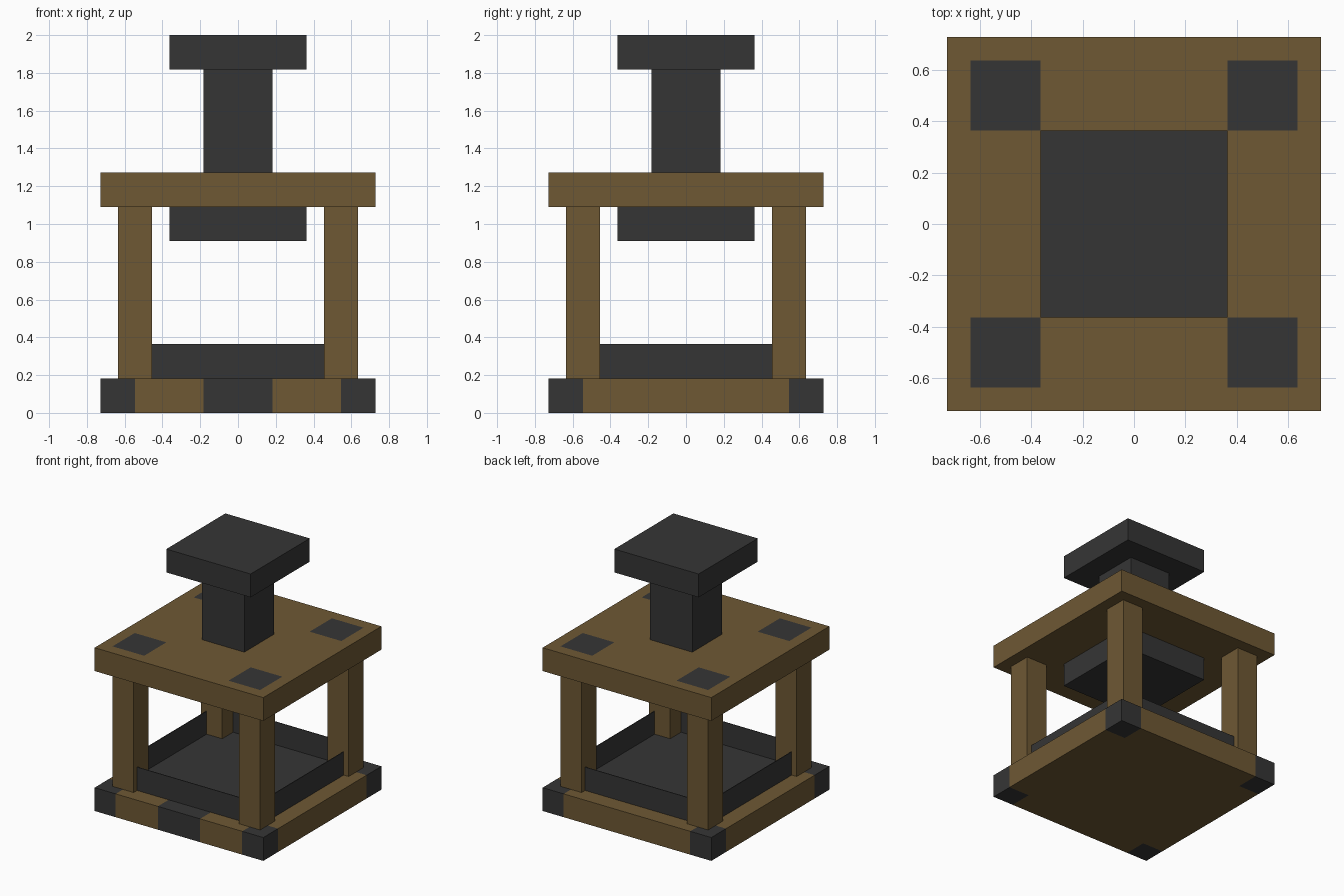
import bpy, bmesh
from mathutils import Matrix, Vector

if "Cube" in bpy.data.objects:
    bpy.data.objects.remove(bpy.data.objects["Cube"])

U = 2 / 22  # one block unit


def make_material(name, rgb):
    m = bpy.data.materials.new(name)
    m.diffuse_color = (*rgb, 1)
    m.use_nodes = True
    m.node_tree.nodes["Principled BSDF"].inputs["Base Color"].default_value = m.diffuse_color
    return m


WOOD = make_material("brown wood", (0.156, 0.098, 0.034))
IRON = make_material("dark iron", (0.036, 0.036, 0.036))


def box(name, lo, hi, mats, cuts_x=(), cuts_y=(), rule=None):
    """Box between two corners in block units, optionally cut for painted faces."""
    lo, hi = Vector(lo) * U, Vector(hi) * U
    size = hi - lo
    bm = bmesh.new()
    bmesh.ops.create_cube(bm, size=1, matrix=Matrix.Translation((lo + hi) / 2) @ Matrix.Diagonal((*size, 1)))
    for axis, cuts in ((Vector((1, 0, 0)), cuts_x), (Vector((0, 1, 0)), cuts_y)):
        for c in cuts:
            bmesh.ops.bisect_plane(bm, geom=bm.verts[:] + bm.edges[:] + bm.faces[:],
                                   plane_co=axis * c * U, plane_no=axis)
    bm.normal_update()
    if rule:
        for f in bm.faces:
            f.material_index = int(rule(f.calc_center_median() / U, f.normal))
    mesh = bpy.data.meshes.new(name)
    bm.to_mesh(mesh)
    bm.free()
    for m in mats:
        mesh.materials.append(m)
    ob = bpy.data.objects.new(name, mesh)
    bpy.context.collection.objects.link(ob)
    return ob


# Base with iron corners and an iron patch on the front edge
def base_iron(c, n):
    corner = abs(c.x) > 6 and abs(c.y) > 6
    patch = abs(c.x) < 2 and c.y < -6 and n.z > -0.5
    return corner or patch


box("base", (-8, -8, 0), (8, 8, 2), [WOOD, IRON], (-6, -2, 2, 6), (-6, 6), base_iron)

# Table top with four iron squares on its upper face
box("table_top", (-8, -8, 12), (8, 8, 14), [WOOD, IRON], (-7, -4, 4, 7), (-7, -4, 4, 7),
    lambda c, n: n.z > 0.5 and 4 < abs(c.x) < 7 and 4 < abs(c.y) < 7)

# Four legs
for sx in (-1, 1):
    for sy in (-1, 1):
        x, y = 6 * sx, 6 * sy
        box("leg", (x - 1, y - 1, 2), (x + 1, y + 1, 12), [WOOD])

# Thin tray floor and rim plates between the legs
box("tray_floor", (-6.5, -6.5, 2), (6.5, 6.5, 2.03), [IRON])
T = 0.03
for s in (-1, 1):
    box("tray_rim_y", (-5, 6.5 * s - T, 2), (5, 6.5 * s + T, 4), [IRON])
    box("tray_rim_x", (6.5 * s - T, -5, 2), (6.5 * s + T, 5, 4), [IRON])

# Press: plate under the table top, shaft and head above it
box("press_plate", (-4, -4, 10), (4, 4, 12), [IRON])
box("press_shaft", (-2, -2, 14), (2, 2, 20), [IRON])
box("press_head", (-4, -4, 20), (4, 4, 22), [IRON])
